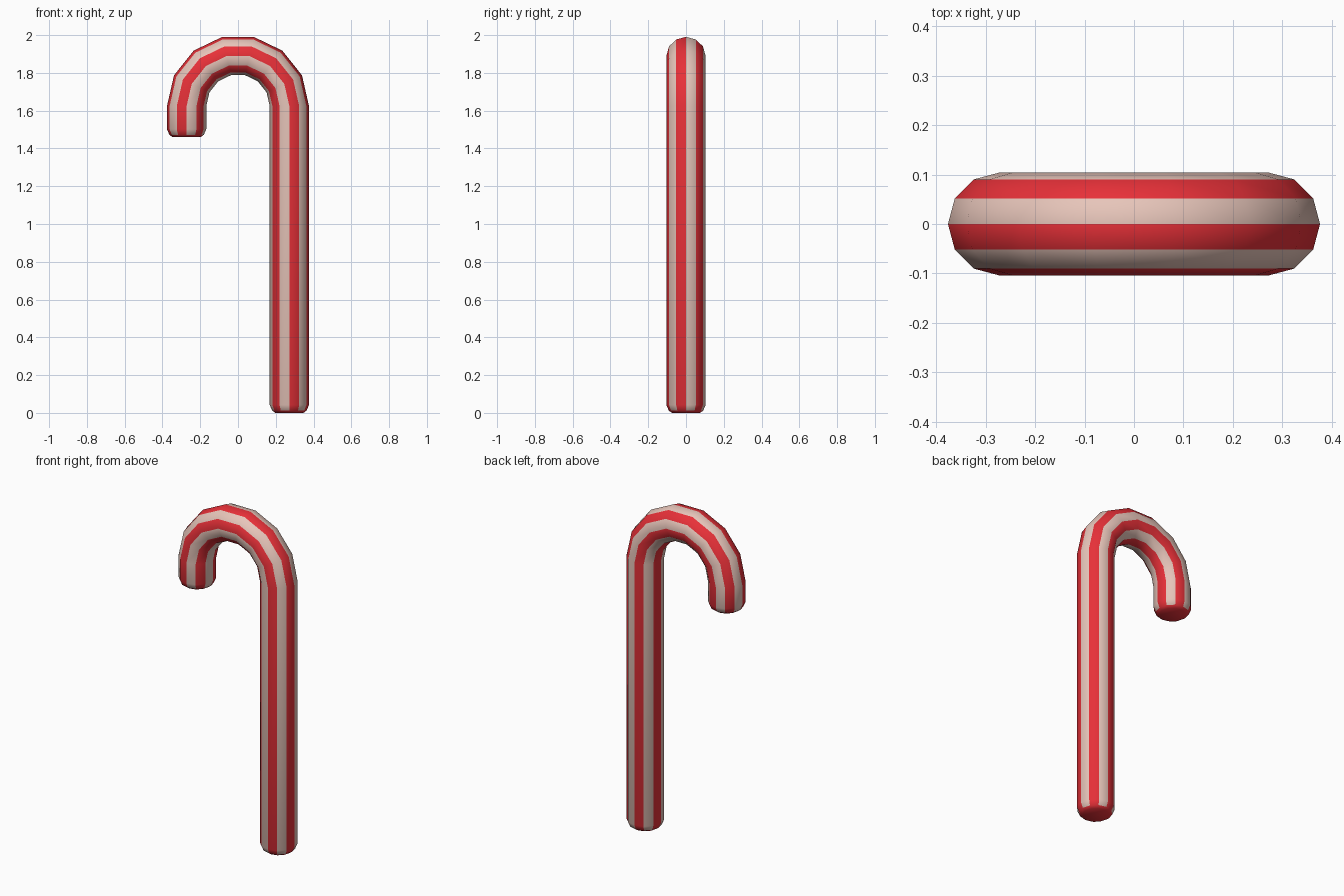
import bpy, bmesh, math
from mathutils import Vector

if "Cube" in bpy.data.objects:
    bpy.data.objects.remove(bpy.data.objects["Cube"])

SIDES, TUBE, BEND, ARC_Z, STEPS = 12, 0.104, 0.272, 1.624, 7
HOOK_Z = 1.46


def material(name, rgb):
    m = bpy.data.materials.new(name)
    m.diffuse_color = (*rgb, 1)
    m.use_nodes = True
    m.node_tree.nodes["Principled BSDF"].inputs["Base Color"].default_value = m.diffuse_color
    return m


# Rounded end profile: (height above the end, radius)
END = [(0.0, 0.074), (0.012, 0.091), (0.042, TUBE)]

# Stations along the cane: centre, outward direction of the bend, radius
right, left = Vector((1, 0, 0)), Vector((-1, 0, 0))
stations = [(Vector((BEND, 0, h)), right, r) for h, r in END]
for i in range(STEPS + 1):
    a = math.pi * i / STEPS
    out = Vector((math.cos(a), 0, math.sin(a)))
    stations.append((out * BEND + Vector((0, 0, ARC_Z)), out, TUBE))
stations += [(Vector((-BEND, 0, HOOK_Z + h)), left, r) for h, r in reversed(END)]

# Sweep a twelve-sided ring along the stations
bm = bmesh.new()
rings = []
for centre, out, radius in stations:
    ring = []
    for k in range(SIDES):
        t = math.tau * k / SIDES
        ring.append(bm.verts.new(
            centre + radius * (math.cos(t) * out + math.sin(t) * Vector((0, 1, 0)))))
    rings.append(ring)

# Stripes alternate around the tube; the end rims and caps are red
last = len(rings) - 2
for i, (a, b) in enumerate(zip(rings, rings[1:])):
    for k in range(SIDES):
        n = (k + 1) % SIDES
        f = bm.faces.new((a[k], a[n], b[n], b[k]))
        f.material_index = 0 if i in (0, last) else 1 - k % 2
for ring in (rings[0][::-1], rings[-1]):
    bm.faces.new(ring).material_index = 0
bmesh.ops.recalc_face_normals(bm, faces=bm.faces)

mesh = bpy.data.meshes.new("striped_cane")
bm.to_mesh(mesh)
bm.free()
mesh.materials.append(material("red", (0.80, 0.03, 0.04)))
mesh.materials.append(material("pale cream", (0.80, 0.56, 0.49)))
cane = bpy.data.objects.new("striped_cane", mesh)
bpy.context.collection.objects.link(cane)

# Smooth shading
bpy.context.view_layer.objects.active = cane
cane.select_set(True)
bpy.ops.object.shade_smooth_by_angle(angle=math.radians(60))
